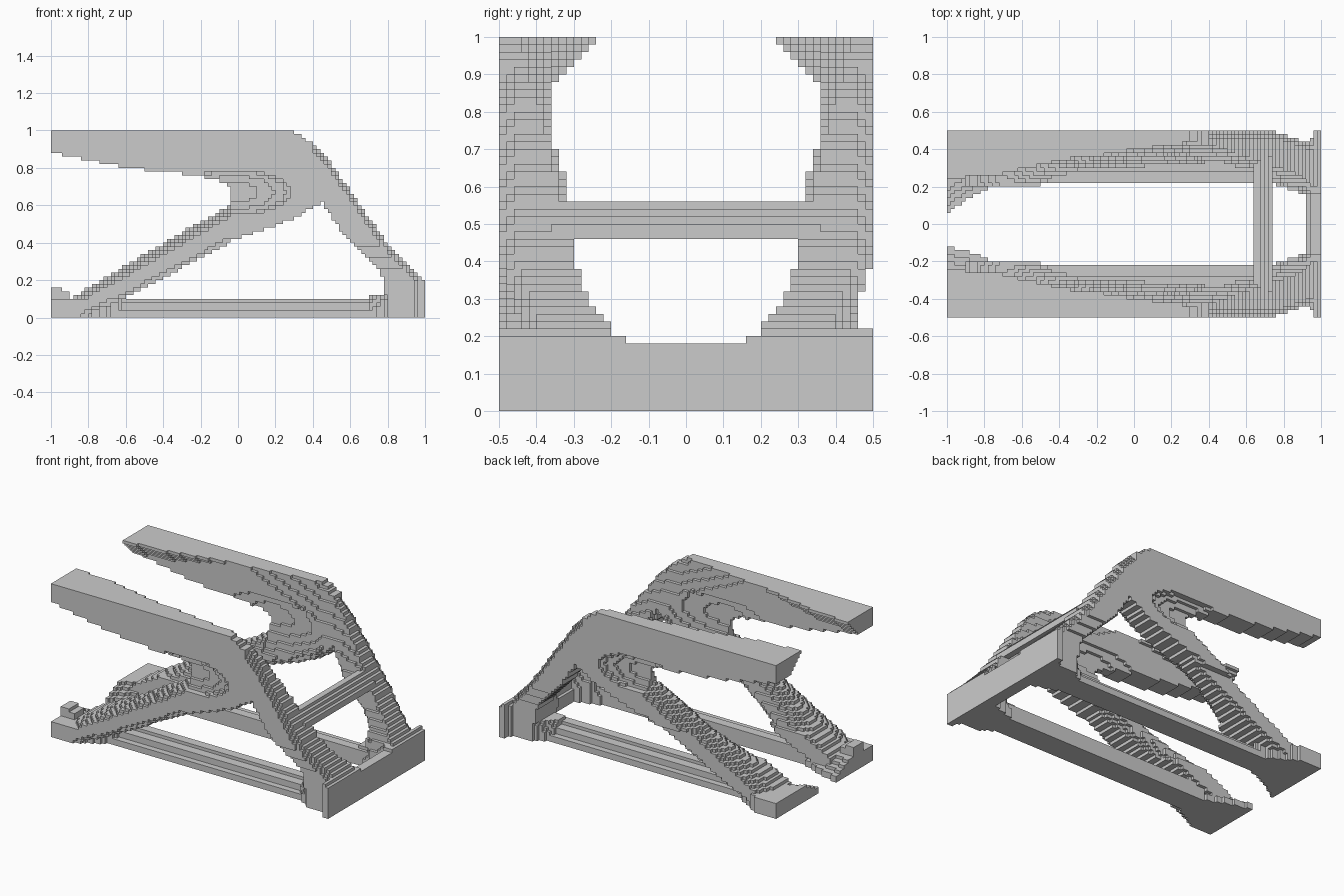
import bpy
import bmesh
from math import floor

CELL = 0.02

cube = bpy.data.objects.get("Cube")
if cube:
    bpy.data.objects.remove(cube)

grey = bpy.data.materials.new("plain_grey")
grey.use_nodes = True
grey.diffuse_color = (0.6, 0.6, 0.6, 1)
grey.node_tree.nodes["Principled BSDF"].inputs["Base Color"].default_value = grey.diffuse_color


def curve(points, t):
    """Straight-line interpolation through (t, value) points."""
    if t <= points[0][0]:
        return points[0][1]
    for (a, va), (b, vb) in zip(points, points[1:]):
        if t <= b:
            return va + (vb - va) * (t - a) / (b - a)
    return points[-1][1]


def block_part(name, low, high, inside):
    """Stepped solid: every grid cell whose centre passes the inside rule."""
    ranges = [range(floor(a / CELL + 0.5), floor(b / CELL + 0.5)) for a, b in zip(low, high)]
    cells = {(i, j, k) for i in ranges[0] for j in ranges[1] for k in ranges[2]
             if inside((i + 0.5) * CELL, (j + 0.5) * CELL, (k + 0.5) * CELL)}
    bm = bmesh.new()
    corners = {}

    def vert(p):
        if p not in corners:
            corners[p] = bm.verts.new([c * CELL for c in p])
        return corners[p]

    for cell in cells:
        for axis in range(3):
            u, v = (axis + 1) % 3, (axis + 2) % 3
            for side in (0, 1):
                near = list(cell)
                near[axis] += 2 * side - 1
                if tuple(near) in cells:
                    continue
                loop = []
                for du, dv in ((0, 0), (1, 0), (1, 1), (0, 1)):
                    p = list(cell)
                    p[axis] += side
                    p[u] += du
                    p[v] += dv
                    loop.append(vert(tuple(p)))
                bm.faces.new(loop if side else loop[::-1])
    mesh = bpy.data.meshes.new(name)
    bm.to_mesh(mesh)
    bm.free()
    mesh.materials.append(grey)
    bpy.context.collection.objects.link(bpy.data.objects.new(name, mesh))


def side_pair(name, xs, zs, inside):
    """The same part on the front and back sides; rule gets distance from centre."""
    for label, y0, y1 in (("front", -0.5, 0), ("back", 0, 0.5)):
        block_part(label + "_" + name, (xs[0], y0, zs[0]), (xs[1], y1, zs[1]),
                   lambda x, y, z: inside(x, abs(y), z, y > 0))


# Outlines of the side frame
FRAME_TOP = [(0.28, 1.0), (0.4, 0.93), (0.5, 0.82), (0.6, 0.68), (0.7, 0.53),
             (0.8, 0.39), (0.9, 0.29), (1.0, 0.19)]
FRAME_BOTTOM = [(-1, 0.88), (-0.6, 0.80), (-0.25, 0.765), (-0.12, 0.74), (-0.05, 0.70),
                (-0.04, 0.41), (0, 0.42), (0.3, 0.53), (0.45, 0.62), (0.56, 0.45),
                (0.7, 0.3), (0.78, 0.22), (0.8, 0)]
STRUT_TOP = [(-0.9, 0.1), (-0.03, 0.62)]
STRUT_BOTTOM = [(-0.85, 0), (-0.62, 0.1), (0, 0.42)]
INNER_BY_HEIGHT = [(0.18, 0.15), (0.21, 0.21), (0.25, 0.24), (0.35, 0.29), (0.5, 0.30),
                   (0.6, 0.32), (0.7, 0.35), (0.8, 0.36)]
TOP_INNER = [(-1, 0.23), (-0.7, 0.26), (-0.4, 0.33), (0, 0.40), (0.3, 0.44),
             (0.45, 0.41), (0.6, 0.36), (0.75, 0.30), (0.88, 0.25), (0.97, 0.18)]
BASE_INNER = [(0.74, 0.22), (0.94, 0.15)]
OUTER_BY_HEIGHT = [(0.24, 0.44), (0.4, 0.5)]


def hollow(x, z, rx, rz):
    """Bowl depth around the fork, from 1 at its centre to 0 at its rim."""
    return max(0, 1 - ((x + 0.02) / rx) ** 2 - ((z - 0.67) / rz) ** 2)


def frame(x, w, z, back):
    top, bottom = curve(FRAME_TOP, x), curve(FRAME_BOTTOM, x)
    if not bottom < z < top:
        return False
    # Inner face drifts from the top edge width towards the general width
    inner, goal = curve(TOP_INNER, x), curve(INNER_BY_HEIGHT, z)
    drift = top - z
    inner += max(-0.35 * drift, min(drift, goal - inner))
    inner += 0.05 * hollow(x, z, 0.4, 0.2)
    if x > -0.04:
        inner += max(0, 0.05 - (z - bottom))
    if x > 0.7:
        inner = max(inner, curve(BASE_INNER, x))
    # Shallow pocket on the outer face beside the fork
    pocket = hollow(x, z, 0.3, 0.12)
    outer = 0.5 - (0.02 + 0.06 * pocket if pocket > 0 else 0)
    # Leg narrows towards the base and is rounded along its upper edge
    if x > 0.4:
        outer = curve(OUTER_BY_HEIGHT, z) - max(0, 0.05 - drift) if x < 0.96 else 0.5
    return inner < w < outer


def strut(x, w, z, back):
    low, high = curve(STRUT_BOTTOM, x), curve(STRUT_TOP, x)
    if not low < z < high:
        return False
    t = (z - low) / (high - low)
    inner = curve(INNER_BY_HEIGHT, z) + 0.08 * (2 * t - 1) ** 2
    if z < 0.2:
        inner = max(inner, 0.2)
    outer = 0.5 - 0.14 * max(0, (t - 0.55) / 0.45) ** 2 - 0.03 * max(0, 1 - t / 0.2)
    if back and z < 0.38:
        outer -= 0.03
    return inner < w < outer


def rail(x, w, z, back):
    top = 0.04 if w > 0.34 else 0.08 if w > 0.27 else 0.1
    return 0.22 < w < 0.38 and z < top


def gusset(x, w, z, back):
    inner = curve(BASE_INNER, x)
    outer = curve([(0.7, 0.37), (0.8, 0.42), (0.94, 0.44), (0.97, 0.5)], x)
    top = curve([(0.7, 0.12), (0.8, 0.12), (0.9, 0.2)], x)
    # Top slopes down towards both edges
    top = min(top, 0.06 + (w - inner) * 2, 0.04 + max(0, x - 0.74) + (outer - w) * 1.5)
    return inner < w < outer and z < top


def foot(x, w, z, back):
    inner = curve([(-1, 0.06 if back else 0.12), (-0.85, 0.16), (-0.7, 0.22)], x)
    outer = curve([(-0.86, 0.5), (-0.64, 0.37)], x)
    top = min(0.1, 0.03 + (w - inner) * 0.5)
    # Small knob left on the front foot
    if not back and x < -0.9 and 0.3 < w < 0.4:
        top = 0.16 if x < -0.94 else 0.14
    return inner < w < outer and z < top


side_pair("upper_arm", (-1, 0.3), (0.4, 1), frame)
side_pair("curved_leg", (0.3, 1), (0, 1), frame)
side_pair("diagonal_strut", (-0.9, -0.04), (0, 0.64), strut)
side_pair("bottom_rail", (-0.72, 0.8), (0, 0.1), rail)
side_pair("corner_gusset", (0.7, 0.98), (0, 0.2), gusset)
side_pair("flared_foot", (-1, -0.62), (0, 0.18), foot)

# End plate across the base, thicker near the ground
block_part("end_plate", (0.9, -0.5, 0), (1, 0.5, 0.2),
           lambda x, y, z: z < (0.2 if abs(y) > 0.15 else 0.18)
           and x > (0.98 if abs(y) > 0.44 else 0.92 if z < 0.08 else 0.95))

# Thin sloping cross bar between the two legs
block_part("cross_bar", (0.64, -0.36, 0.46), (0.74, 0.36, 0.56),
           lambda x, y, z: abs(z - 0.51 + (x - 0.69) * 0.9) < 0.03)
